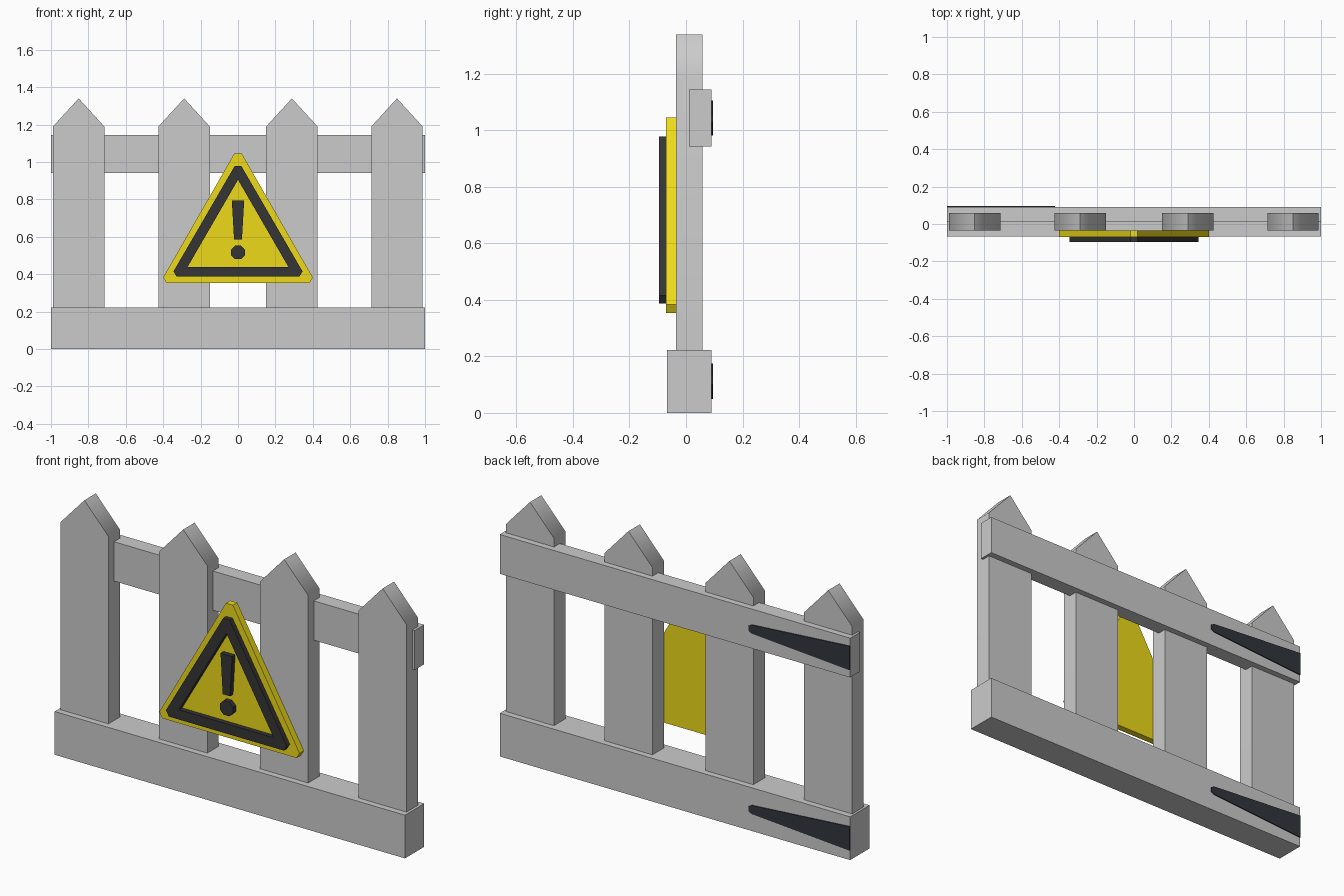
import bpy, bmesh, math

if "Cube" in bpy.data.objects:
    bpy.data.objects.remove(bpy.data.objects["Cube"])


def material(name, rgb):
    m = bpy.data.materials.new(name)
    m.diffuse_color = (*rgb, 1)
    m.use_nodes = True
    m.node_tree.nodes["Principled BSDF"].inputs["Base Color"].default_value = m.diffuse_color
    return m


YELLOW = material("sign_yellow", (0.85, 0.70, 0.01))
BLACK = material("sign_black", (0.035, 0.035, 0.035))
IRON = material("dark_iron", (0.03, 0.035, 0.045))


def finish(bm, name, mat):
    bmesh.ops.recalc_face_normals(bm, faces=bm.faces)
    mesh = bpy.data.meshes.new(name)
    bm.to_mesh(mesh)
    bm.free()
    ob = bpy.data.objects.new(name, mesh)
    bpy.context.collection.objects.link(ob)
    if mat:
        mesh.materials.append(mat)
    return ob


def prism(name, profile, y0, y1, mat=None, hole=None):
    """Extrude an xz outline from y0 to y1; hole is an outline with half as many points."""
    bm = bmesh.new()
    n = len(profile)
    front, back = ([bm.verts.new((x, y, z)) for x, z in profile] for y in (y0, y1))
    for i in range(n):
        j = (i + 1) % n
        bm.faces.new((front[i], front[j], back[j], back[i]))
    if hole is None:
        bm.faces.new(front)
        bm.faces.new(back)
    else:
        h = len(hole)
        hf, hb = ([bm.verts.new((x, y, z)) for x, z in hole] for y in (y0, y1))
        for outer, inner in ((front, hf), (back, hb)):
            for i in range(n):
                j = (i + 1) % n
                a, b = inner[i // 2], inner[j // 2]
                corner = [outer[i], outer[j], b] + ([a] if a != b else [])
                bm.faces.new(corner)
        for i in range(h):
            j = (i + 1) % h
            bm.faces.new((hf[i], hf[j], hb[j], hb[i]))
    return finish(bm, name, mat)


def rect(x0, x1, z0, z1):
    return [(x0, z0), (x1, z0), (x1, z1), (x0, z1)]


# Rails
prism("bottom_rail", rect(-1, 1, 0, 0.223), -0.067, 0.09)
prism("top_rail", rect(-1, 1, 0.942, 1.145), 0.011, 0.09)

# Pointed pickets, slopes softly shaded into the sides
for i, x in enumerate((-0.852, -0.288, 0.288, 0.85)):
    w = 0.137
    picket = prism(f"picket_{i + 1}",
                   [(x - w, 0.21), (x + w, 0.21), (x + w, 1.19), (x, 1.34), (x - w, 1.19)],
                   -0.035, 0.058)
    bpy.ops.object.select_all(action='DESELECT')
    picket.select_set(True)
    bpy.context.view_layer.objects.active = picket
    bpy.ops.object.shade_smooth_by_angle(angle=math.radians(45))
    weighted = picket.modifiers.new("weighted_normals", 'WEIGHTED_NORMAL')
    weighted.keep_sharp = True

# Warning sign: plate, border, bar and dot
prism("sign_plate",
      [(-0.02, 1.045), (0.02, 1.045), (0.40, 0.383), (0.383, 0.354), (-0.383, 0.354), (-0.40, 0.383)],
      -0.07, -0.035, YELLOW)
prism("sign_border",
      [(-0.018, 0.978), (0.018, 0.978), (0.345, 0.415), (0.328, 0.387), (-0.328, 0.387), (-0.345, 0.415)],
      -0.095, -0.069, BLACK, hole=[(0, 0.905), (0.27, 0.438), (-0.27, 0.438)])
prism("sign_bar", [(-0.033, 0.793), (0.033, 0.793), (0.021, 0.585), (-0.021, 0.585)],
      -0.095, -0.069, BLACK)
octagon = [math.radians(22.5 + 45 * k) for k in range(8)]
prism("sign_dot", [(0.04 * math.cos(a), 0.517 + 0.04 * math.sin(a)) for a in octagon],
      -0.095, -0.069, BLACK)

# Tapered strap hinges on the back
for name, z in (("lower_hinge", 0.112), ("upper_hinge", 1.043)):
    half = [(-1, 0.062), (-0.44, 0.022), (-0.422, 0.012)]
    outline = [(x, z - d) for x, d in half] + [(x, z + d) for x, d in reversed(half)]
    prism(name, outline, 0.088, 0.095, IRON)
